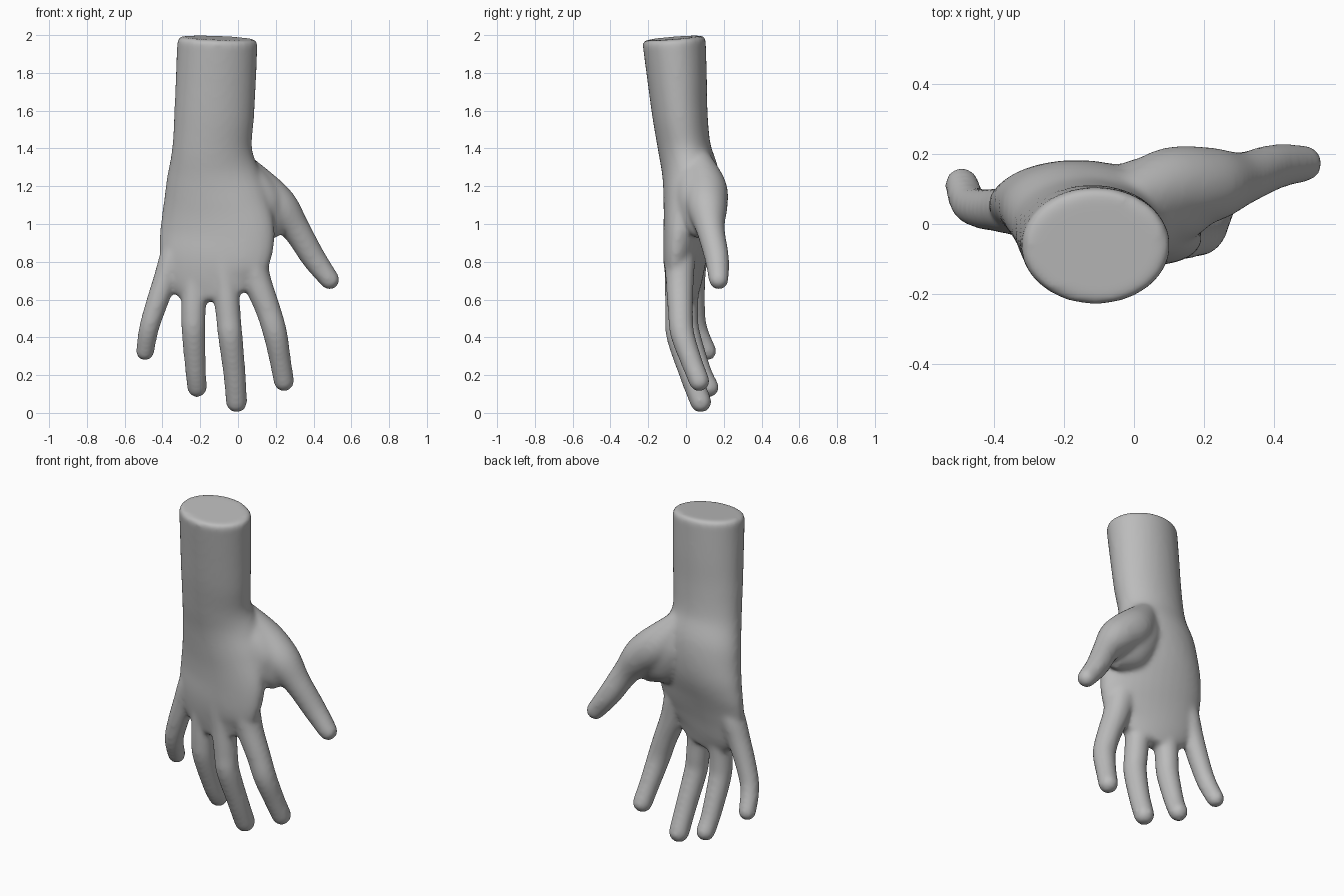
import bpy, bmesh
from math import sin, cos, pi
from mathutils import Vector

cube = bpy.data.objects.get("Cube")
if cube:
    bpy.data.objects.remove(cube, do_unlink=True)

SIDES = 32


def spline(rows, steps=6):
    """Catmull-Rom interpolation of whole rows (position and radii together)."""
    pts = [rows[0]] + rows + [rows[-1]]
    out = []
    for a, b, c, d in zip(pts, pts[1:], pts[2:], pts[3:]):
        for i in range(steps):
            t = i / steps
            out.append([0.5 * (2 * q + (r - p) * t + (2 * p - 5 * q + 4 * r - s) * t * t
                               + (3 * q - p - 3 * r + s) * t ** 3)
                        for p, q, r, s in zip(a, b, c, d)])
    out.append(list(rows[-1]))
    return out


def loft(bm, rows, cap):
    """Sweep ellipses square to a path; each row is x, y, z, width, depth, turn."""
    rows = spline(rows)
    centres = [Vector(r[:3]) for r in rows]
    last = len(rows) - 1
    rings = []
    for i, row in enumerate(rows):
        t = (centres[min(i + 1, last)] - centres[max(i - 1, 0)]).normalized()
        u = t.cross(Vector((0, 1, 0))).normalized()
        v = u.cross(t)
        u, v = u * cos(row[5]) + v * sin(row[5]), v * cos(row[5]) - u * sin(row[5])
        if i == 0:  # small bevel round the flat near end
            rings.append((centres[0] - t * .018, u * row[3] * .93, v * row[4] * .93))
        rings.append((centres[i], u * row[3], v * row[4]))
    # rounded far end
    c, u, v = rings[-1]
    for k in range(1, 6):
        a = k * pi / 2 / 5.3
        rings.append((c + t * cap * sin(a), u * cos(a), v * cos(a)))
    loops = [[bm.verts.new(c + u * cos(2 * pi * j / SIDES) + v * sin(2 * pi * j / SIDES))
              for j in range(SIDES)] for c, u, v in rings]
    for lo, hi in zip(loops, loops[1:]):
        for j in range(SIDES):
            k = (j + 1) % SIDES
            bm.faces.new((lo[j], lo[k], hi[k], hi[j]))
    bm.faces.new(loops[0][::-1])
    bm.faces.new(loops[-1])


def digit(bm, rows):
    loft(bm, [(x, y, z, r, r, 0) for x, y, z, r in rows], rows[-1][3])


bm = bmesh.new()

# Forearm, wrist and palm
loft(bm, [
    (-.109, -.063, 1.967, .213, .168, 0),
    (-.117, -.047, 1.77, .213, .158, 0),
    (-.126, -.032, 1.58, .212, .147, 0),
    (-.137, -.008, 1.4, .212, .14, 0),
    (-.13, .026, 1.25, .25, .15, -.08),
    (-.115, .03, 1.1, .288, .144, -.16),
    (-.11, .012, .95, .31, .12, -.2),
    (-.12, -.005, .82, .3, .102, -.2),
    (-.12, -.012, .72, .265, .085, -.2),
    (-.1, -.02, .62, .175, .062, -.2)], .02)

# Fleshy mound and web between palm and thumb
loft(bm, [
    (-.03, .045, 1.34, .09, .09, 0),
    (.03, .06, 1.2, .142, .128, 0),
    (.11, .065, 1.08, .15, .118, 0),
    (.175, .07, 1.0, .095, .08, 0),
    (.208, .075, .955, .05, .045, 0)], .02)

# Thumb
digit(bm, [(-.02, .06, 1.33, .08), (.095, .1, 1.19, .116), (.215, .112, 1.085, .108),
           (.308, .13, .97, .076), (.4, .163, .82, .065), (.485, .173, .705, .053)])
# Index finger
digit(bm, [(.0, -.01, 1.0, .05), (.06, -.03, .85, .08), (.105, -.033, .69, .074),
           (.158, -.03, .55, .067), (.197, -.02, .42, .064), (.225, .03, .27, .057),
           (.243, .07, .168, .055)])
# Middle finger
digit(bm, [(-.09, 0, 1.0, .05), (-.08, -.03, .85, .08), (-.063, -.042, .65, .07),
           (-.05, -.043, .5, .066), (-.04, -.038, .4, .065), (-.018, .025, .2, .059),
           (-.008, .078, .058, .057)])
# Ring finger
digit(bm, [(-.2, .02, 1.0, .05), (-.22, .01, .85, .075), (-.23, .002, .66, .068),
           (-.236, .0, .52, .065), (-.235, .012, .42, .063), (-.224, .08, .22, .055),
           (-.217, .122, .135, .053)])
# Little finger
digit(bm, [(-.28, .045, 1.0, .045), (-.335, .042, .85, .07), (-.388, .04, .7, .063),
           (-.44, .045, .55, .057), (-.473, .062, .44, .053), (-.492, .113, .325, .049)])

bmesh.ops.recalc_face_normals(bm, faces=bm.faces)
mesh = bpy.data.meshes.new("hand")
bm.to_mesh(mesh)
bm.free()
hand = bpy.data.objects.new("hand", mesh)
bpy.context.collection.objects.link(hand)

# One plain grey material
grey = bpy.data.materials.new("plain_grey")
grey.use_nodes = True
colour = (.5, .5, .5, 1)
grey.diffuse_color = colour
grey.node_tree.nodes["Principled BSDF"].inputs["Base Color"].default_value = colour
mesh.materials.append(grey)

# Fuse the parts into one skin and soften the joins
skin = hand.modifiers.new("skin", "REMESH")
skin.mode = "VOXEL"
skin.voxel_size = .012
skin.use_smooth_shade = True
soft = hand.modifiers.new("soften", "SMOOTH")
soft.factor = .5
soft.iterations = 14

bpy.context.view_layer.objects.active = hand
hand.select_set(True)
for name in ("skin", "soften"):
    bpy.ops.object.modifier_apply(modifier=name)
bpy.ops.object.shade_smooth_by_angle(angle=.7)
